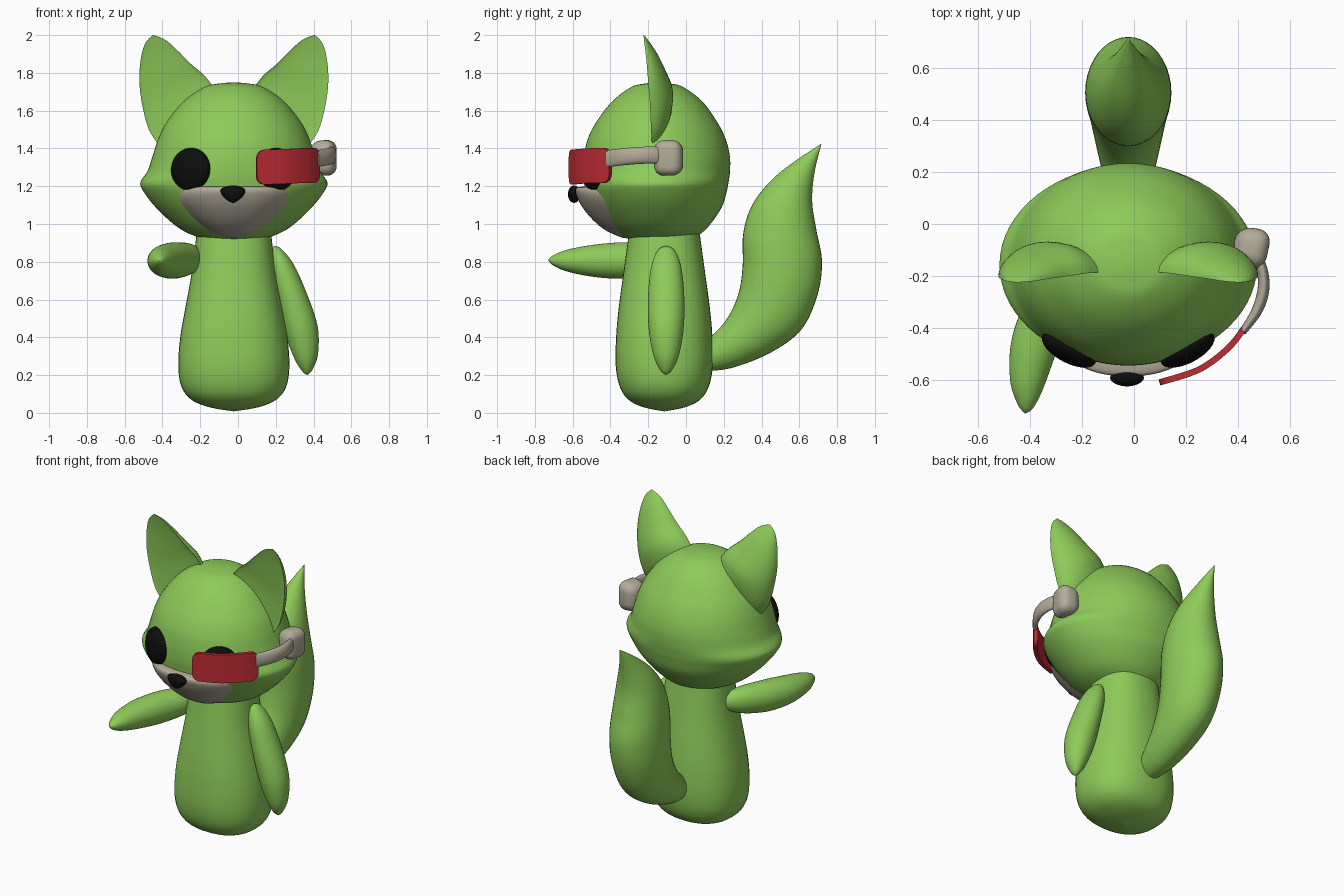
import bpy, bmesh
from math import sin, cos, pi, sqrt, radians
from mathutils import Vector

if "Cube" in bpy.data.objects:
    bpy.data.objects.remove(bpy.data.objects["Cube"])

CX = -0.022  # symmetry plane of the figure


def material(name, rgb):
    m = bpy.data.materials.new(name)
    m.use_nodes = True
    m.diffuse_color = (*rgb, 1)
    m.node_tree.nodes["Principled BSDF"].inputs["Base Color"].default_value = (*rgb, 1)
    return m


GREEN = material("leaf green", (0.27, 0.6, 0.1))
GREY = material("warm grey", (0.45, 0.41, 0.32))
RED = material("red", (0.52, 0.025, 0.035))
BLACK = material("black", (0.004, 0.004, 0.004))


def finish(name, bm, mat, loc=(CX, 0, 0), angle=60):
    bmesh.ops.remove_doubles(bm, verts=bm.verts, dist=0.0002)
    bmesh.ops.recalc_face_normals(bm, faces=bm.faces)
    me = bpy.data.meshes.new(name)
    bm.to_mesh(me)
    bm.free()
    me.materials.append(mat)
    ob = bpy.data.objects.new(name, me)
    bpy.context.collection.objects.link(ob)
    ob.location = loc
    bpy.ops.object.select_all(action='DESELECT')
    ob.select_set(True)
    bpy.context.view_layer.objects.active = ob
    bpy.ops.object.shade_smooth_by_angle(angle=radians(angle))
    return ob


def spline(rows, steps=6):
    """Smooth curve through rows of numbers."""
    pts = [Vector(r) for r in rows]
    pts = [pts[0]] + pts + [pts[-1]]
    out = []
    for a, b, c, d in zip(pts, pts[1:], pts[2:], pts[3:]):
        for i in range(steps):
            t = i / steps
            out.append(b + (c - a) * (t / 2) + (a * 2 - b * 5 + c * 4 - d) * (t * t / 2)
                       + (b * 3 - a - c * 3 + d) * (t ** 3 / 2))
    return out + [pts[-1]]


def loft(name, rings, mat, closed=True, loc=(CX, 0, 0), angle=60):
    bm = bmesh.new()
    vs = [[bm.verts.new(p) for p in ring] for ring in rings]
    n = len(vs[0])
    for lo, hi in zip(vs, vs[1:]):
        for i in range(n if closed else n - 1):
            j = (i + 1) % n
            bm.faces.new((lo[i], lo[j], hi[j], hi[i]))
    if closed:
        bm.faces.new(vs[0])
        bm.faces.new(vs[-1])
    bmesh.ops.dissolve_degenerate(bm, edges=bm.edges, dist=0.0001)
    return finish(name, bm, mat, loc, angle)


def oval(c, a, b, n=40, p=2.0):
    """Ring around c with half axes a and b; p above 2 squares it off."""
    def f(v):
        return (abs(v) ** (2 / p)) * (1 if v > 0 else -1)
    c, a, b = Vector(c), Vector(a), Vector(b)
    return [c + a * f(cos(2 * pi * i / n)) + b * f(sin(2 * pi * i / n)) for i in range(n)]


# Body: height, half width, half depth
body = spline([(0.008, 0, 0), (0.03, 0.13, 0.11), (0.07, 0.225, 0.19), (0.14, 0.278, 0.236),
               (0.25, 0.294, 0.257), (0.4, 0.284, 0.255), (0.55, 0.258, 0.242),
               (0.75, 0.222, 0.215), (0.97, 0.195, 0.185)])
loft("body", [oval((0, -0.115, z), (rx, 0, 0), (0, ry, 0), p=2.3) for z, rx, ry in body], GREEN)

# Head: height, half width, front, back
head = spline([(0.91, 0, -0.13, -0.13), (0.915, 0.13, -0.28, 0.02), (0.95, 0.24, -0.36, 0.08),
               (1.0, 0.32, -0.42, 0.13), (1.09, 0.415, -0.49, 0.19), (1.17, 0.477, -0.53, 0.215),
               (1.22, 0.495, -0.54, 0.225), (1.28, 0.457, -0.545, 0.233),
               (1.36, 0.43, -0.54, 0.232), (1.45, 0.4, -0.52, 0.21), (1.54, 0.355, -0.475, 0.165),
               (1.65, 0.265, -0.39, 0.085), (1.725, 0.155, -0.29, -0.015),
               (1.744, 0.075, -0.215, -0.085), (1.75, 0, -0.15, -0.15)])
loft("head", [oval((0, (f + b) / 2, z), (w, 0, 0), (0, (b - f) / 2, 0), 64)
              for z, w, f, b in head], GREEN)


def face_y(x, z):
    """Front of the head at x, z."""
    for lo, hi in zip(head, head[1:]):
        if lo[0] <= z <= hi[0] and hi[0] > lo[0]:
            _, w, f, b = lo.lerp(hi, (z - lo[0]) / (hi[0] - lo[0]))
            return (f + b) / 2 - (b - f) / 2 * sqrt(max(0, 1 - (x / w) ** 2))
    return 0


# Muzzle: height, half width, bulge ahead of the face
muzzle = spline([(0.925, 0.02, 0.01), (0.96, 0.12, 0.035), (1.02, 0.2, 0.05), (1.08, 0.255, 0.055),
                 (1.13, 0.285, 0.055), (1.17, 0.275, 0.052), (1.193, 0.24, 0.035),
                 (1.2, 0.2, -0.02)], 4)
rows = []
for z, w, bulge in muzzle:
    us = [i / 16 for i in range(-16, 17)]
    rows.append([(u * w, face_y(u * w, z) - bulge * (1 - u ** 4) - 0.004, z) for u in us])
loft("muzzle", rows, GREY, closed=False)


def ball(name, mat, loc, size, turn=(0, 0, 0), taper=0.0):
    bm = bmesh.new()
    bmesh.ops.create_uvsphere(bm, u_segments=32, v_segments=20, radius=1)
    for v in bm.verts:
        v.co.x *= 1 + taper * v.co.z
        v.co = Vector([a * b for a, b in zip(v.co, size)])
    ob = finish(name, bm, mat, loc)
    ob.rotation_euler = [radians(t) for t in turn]


ball("nose", BLACK, (CX - 0.005, -0.592, 1.158), (0.06, 0.033, 0.046), taper=0.45)

# Ears: outer x, z, inner x, z, edge y, depth of the rounded back
ear = spline([(0.4, 1.42, 0.06, 1.68, -0.18, 0.08), (0.45, 1.5, 0.11, 1.73, -0.185, 0.11),
              (0.483, 1.62, 0.16, 1.79, -0.19, 0.12), (0.5, 1.75, 0.23, 1.85, -0.2, 0.095),
              (0.493, 1.87, 0.3, 1.92, -0.21, 0.06), (0.47, 1.955, 0.363, 1.975, -0.22, 0.025),
              (0.43, 2.0, 0.425, 2.0, -0.225, 0.002)])


def ear_ring(side, ox, oz, ix, iz, y, depth, n=16):
    ring = []
    for i in range(2 * n):
        t = pi * i / n
        k = (1 - cos(t)) / 2
        d = depth * sin(t) if i <= n else -0.12 * depth * sin(t)
        ring.append((side * (ox + (ix - ox) * k), y + d, oz + (iz - oz) * k))
    return ring


for side, label in ((1, "left"), (-1, "right")):
    loft(label + "_ear", [ear_ring(side, *r) for r in ear], GREEN, angle=50)
    ball(label + "_eye", BLACK, (CX + side * 0.228, -0.482, 1.29), (0.115, 0.052, 0.113),
         (-4, 0, side * 28))

# Arms: centre, then two half thicknesses
left_arm = spline([(0.19, -0.105, 0.885, 0, 0), (0.2, -0.105, 0.86, 0.03, 0.045),
                   (0.232, -0.105, 0.77, 0.063, 0.08), (0.285, -0.105, 0.61, 0.08, 0.096),
                   (0.335, -0.105, 0.44, 0.086, 0.092), (0.362, -0.105, 0.3, 0.062, 0.066),
                   (0.369, -0.105, 0.225, 0.027, 0.03), (0.368, -0.105, 0.2, 0, 0)])
loft("left_arm", [oval((x, y, z), (a, 0, a * 0.25), (0, b, 0)) for x, y, z, a, b in left_arm],
     GREEN, loc=(0, 0, 0))
right_arm = spline([(-0.2, -0.08, 0.82, 0, 0), (-0.215, -0.1, 0.82, 0.035, 0.045),
                    (-0.265, -0.19, 0.815, 0.07, 0.082), (-0.335, -0.33, 0.807, 0.085, 0.096),
                    (-0.388, -0.48, 0.805, 0.084, 0.086), (-0.415, -0.62, 0.806, 0.062, 0.06),
                    (-0.42, -0.7, 0.807, 0.03, 0.028), (-0.42, -0.73, 0.808, 0, 0)])
loft("right_arm", [oval((x, y, z), (a, -a * 0.35, 0), (0, 0, b)) for x, y, z, a, b in right_arm],
     GREEN, loc=(0, 0, 0))

# Tail: front edge y, z, rear edge y, z, half width
tail = spline([(0.07, 0.36, 0.1, 0.22, 0.06), (0.16, 0.43, 0.25, 0.24, 0.1),
               (0.23, 0.52, 0.45, 0.32, 0.13), (0.28, 0.64, 0.61, 0.44, 0.152),
               (0.3, 0.78, 0.695, 0.62, 0.165), (0.303, 0.95, 0.72, 0.8, 0.163),
               (0.35, 1.1, 0.69, 0.97, 0.145), (0.45, 1.23, 0.668, 1.12, 0.11),
               (0.58, 1.335, 0.68, 1.27, 0.055), (0.717, 1.425, 0.717, 1.425, 0)])
rings = []
for fy, fz, by, bz, w in tail:
    rings.append(oval((0, (fy + by) / 2, (fz + bz) / 2), (w, 0, 0),
                      (0, (by - fy) / 2, (bz - fz) / 2)))
loft("tail", rings, GREEN)

# Headset ear pod
bm = bmesh.new()
bmesh.ops.create_cube(bm, size=1)
for v in bm.verts:
    v.co = Vector((v.co.x * 0.135, v.co.y * (0.15 + 0.02 * v.co.x), v.co.z * (0.185 + 0.03 * v.co.x)))
bmesh.ops.bevel(bm, geom=bm.edges[:], offset=0.055, segments=6, profile=0.5, affect='EDGES')
pod = finish("headset_pod", bm, GREY, (0.45, -0.09, 1.35))
pod.rotation_euler.z = radians(-12)

# Headset stem, from pod to lens
stem = spline([(0.47, -0.1, 1.362, 0.02), (0.495, -0.18, 1.365, 0.022), (0.497, -0.26, 1.362, 0.022),
               (0.47, -0.34, 1.355, 0.02), (0.415, -0.42, 1.345, 0.014)])
loft("headset_stem", [oval((x, y, z), (r, -r * 0.3, 0), (0, 0, 0.045), 24) for x, y, z, r in stem],
     GREY, loc=(0, 0, 0))

# Curved lens with rounded corners
path = spline([(0.425, -0.4, 1.31), (0.36, -0.48, 1.31), (0.25, -0.56, 1.305), (0.098, -0.61, 1.3)], 16)
length = sum((b - a).length for a, b in zip(path, path[1:]))
rings, run, radius = [], 0, 0.045
for i, p in enumerate(path):
    if i:
        run += (p - path[i - 1]).length
    edge = radius - min(run, length - run, radius)
    h = 0.092 - radius + sqrt(max(0, radius ** 2 - edge ** 2))
    along = path[min(i + 1, len(path) - 1)] - path[max(i - 1, 0)]
    out = Vector((-along.y, along.x, 0)).normalized() * 0.012
    up = Vector((0, 0, h))
    rings.append([p + out + up, p - out + up, p - out - up, p + out - up])
loft("red_lens", rings, RED, loc=(0, 0, 0), angle=40)
